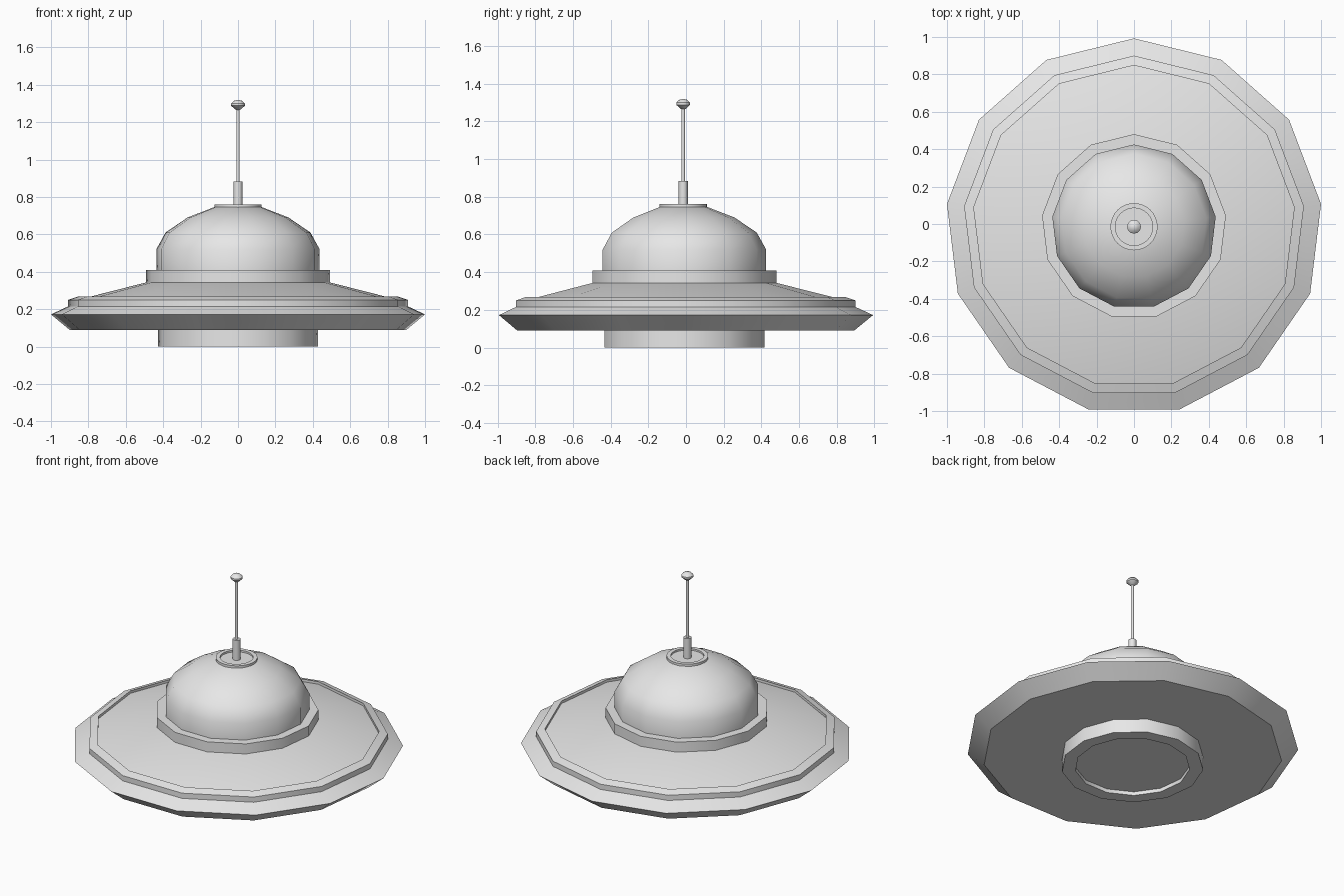
import bpy, bmesh, math

if "Cube" in bpy.data.objects:
    bpy.data.objects.remove(bpy.data.objects["Cube"])

CENTRE_Y = -0.0147   # axis offset that centres the 13-sided outline

grey = bpy.data.materials.new("light grey metal")
grey.diffuse_color = (0.8, 0.8, 0.8, 1)
grey.use_nodes = True
grey.node_tree.nodes["Principled BSDF"].inputs["Base Color"].default_value = grey.diffuse_color


def lathe(name, profile, sides, angle=30):
    """Revolve an (r, z) profile, bottom to top, around the vertical axis."""
    bm = bmesh.new()
    rings = []
    for r, z in profile:
        if r == 0:
            rings.append([bm.verts.new((0, 0, z))])
        else:
            rings.append([bm.verts.new((r * math.cos(a), r * math.sin(a), z))
                          for a in (math.pi / 2 + math.tau * i / sides
                                    for i in range(sides))])
    for lo, hi in zip(rings, rings[1:]):
        for i in range(sides):
            j = (i + 1) % sides
            if len(lo) == 1:
                bm.faces.new((lo[0], hi[j], hi[i]))
            elif len(hi) == 1:
                bm.faces.new((lo[i], lo[j], hi[0]))
            else:
                bm.faces.new((lo[i], lo[j], hi[j], hi[i]))
    bmesh.ops.recalc_face_normals(bm, faces=bm.faces)
    mesh = bpy.data.meshes.new(name)
    bm.to_mesh(mesh)
    bm.free()
    mesh.materials.append(grey)
    obj = bpy.data.objects.new(name, mesh)
    obj.location.y = CENTRE_Y
    bpy.context.collection.objects.link(obj)
    bpy.ops.object.select_all(action='DESELECT')
    obj.select_set(True)
    bpy.context.view_layer.objects.active = obj
    bpy.ops.object.shade_smooth_by_angle(angle=math.radians(angle))
    return obj


# Saucer disc: flat underside, sharp rim, raised lip and shallow cone
lathe("saucer_hull", [(0, 0.09), (0.907, 0.09), (1.0073, 0.172), (0.915, 0.215),
                      (0.915, 0.25), (0.863, 0.267), (0.863, 0.25),
                      (0.495, 0.343), (0, 0.343)], 13)

# Underside drum with a shallow recess
lathe("bottom_drum", [(0, 0.025), (0.348, 0.025), (0.348, 0), (0.43, 0),
                      (0.43, 0.095), (0, 0.095)], 13)

# Collar under the dome
lathe("dome_collar", [(0, 0.335), (0.495, 0.335), (0.495, 0.41), (0, 0.41)], 13)

# Rounded dome
lathe("dome", [(0, 0.40), (0.44, 0.40), (0.44, 0.52), (0.39, 0.61),
               (0.272, 0.69), (0.122, 0.748), (0, 0.748)], 13)

# Rimmed cap on the dome
lathe("top_cap", [(0, 0.735), (0.126, 0.735), (0.126, 0.761), (0.1, 0.761),
                  (0.1, 0.749), (0, 0.749)], 32)

# Antenna socket, rod and tip
lathe("antenna_socket", [(0, 0.745), (0.024, 0.745), (0.024, 0.883), (0, 0.883)], 16)
lathe("antenna_rod", [(0, 0.87), (0.009, 0.87), (0.009, 1.28), (0, 1.28)], 12, 35)
lathe("antenna_tip", [(0, 1.264), (0.014, 1.267), (0.037, 1.288), (0.037, 1.299),
                      (0.022, 1.314), (0, 1.32)], 12, 35)
